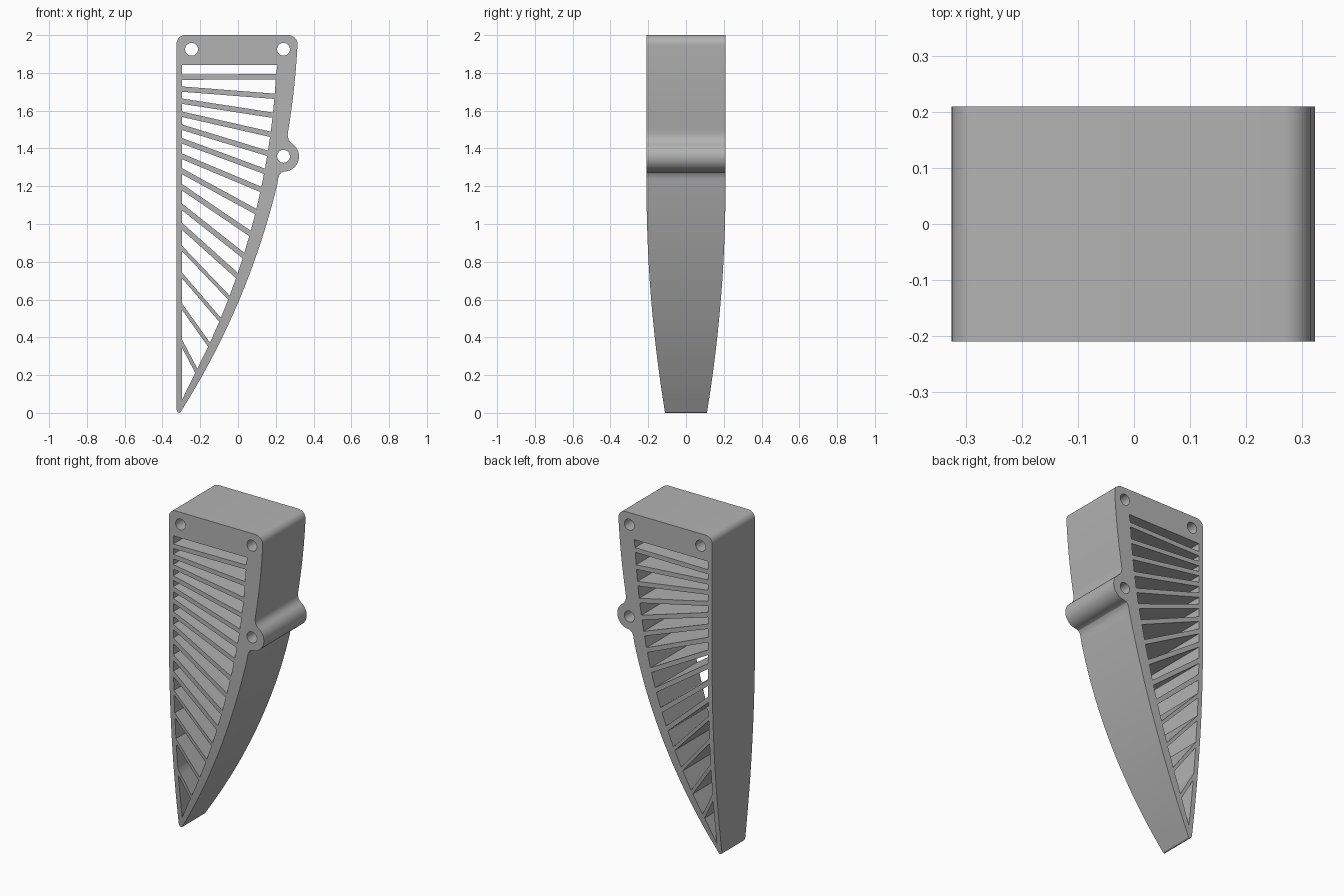
import bpy, bmesh
from math import sin, cos, radians, sqrt

cube = bpy.data.objects.get("Cube")
if cube:
    bpy.data.objects.remove(cube)

LEFT, SLOT_LEFT, DEPTH = -0.325, -0.296, 0.209


def outer(z):
    """Curved outer edge of the blade."""
    return -3.68 + sqrt(16 - (z - 2.15) ** 2)


def inner(z):
    """Curved end of the slots, with a rim that thins toward the tip."""
    return outer(z) - 0.038 - 0.036 * z


def arc(cx, cz, r, start, end, n):
    angles = [radians(start + (end - start) * i / n) for i in range(n + 1)]
    return [(cx + r * cos(a), cz + r * sin(a)) for a in angles]


def edge(z0, z1, n):
    heights = [z0 + (z1 - z0) * i / n for i in range(n + 1)]
    return [(outer(z), z) for z in heights]


def meet(z_left, slope):
    """Point where a sloping line from the left rim meets the slot end."""
    z = z_left
    for _ in range(60):
        z = 0.5 * (z + z_left + slope * (inner(z) - SLOT_LEFT))
    return inner(z), z


# Outline: tip, curved edge, lug with fillets, rounded top corners
outline = [(LEFT, 0.018), (-0.321, 0.006), (-0.312, 0), (-0.304, 0.004)]
outline += edge(0.02, 1.21, 28)
outline += [(0.213, 1.24), (0.219, 1.259), (0.229, 1.272)]
outline += arc(0.243, 1.358, 0.08, -88, 55, 20)
outline += [(0.276, 1.435), (0.267, 1.45), (0.263, 1.47)]
outline += edge(1.5, 1.945, 8)
outline += arc(0.267, 1.952, 0.048, 0, 90, 8)
outline += arc(LEFT + 0.045, 1.955, 0.045, 90, 180, 8)
loops = [outline]

# Bolt holes
for x, z in ((-0.246, 1.925), (0.241, 1.925), (0.241, 1.358)):
    loops.append(arc(x, z, 0.034, 0, 345, 23))

# Louvre bars: height at the left rim, height at the curved rim
bars = [(1.777, 1.78), (1.714, 1.676), (1.65, 1.576), (1.581, 1.475),
        (1.512, 1.374), (1.44, 1.279), (1.358, 1.183), (1.279, 1.066),
        (1.194, 0.95), (1.09, 0.833), (0.987, 0.727), (0.87, 0.61),
        (0.727, 0.493), (0.562, 0.361), (0.366, 0.223)]
top = [(SLOT_LEFT, 1.842), (0.209, 1.842)]
for i, (zl, zr) in enumerate(bars):
    slope = (zr - zl) / (inner(zr) - SLOT_LEFT)
    half = (0.014 if i < 11 else 0.01) * sqrt(1 + slope * slope)
    loops.append(top + [meet(zl + half, slope), (SLOT_LEFT, zl + half)])
    top = [(SLOT_LEFT, zl - half), meet(zl - half, slope)]
loops.append(top + [(SLOT_LEFT, 0.07)])

# Fill the flat profile and extrude it
curve = bpy.data.curves.new("grille_profile", "CURVE")
curve.dimensions = "2D"
curve.fill_mode = "BOTH"
curve.extrude = DEPTH
for pts in loops:
    spline = curve.splines.new("POLY")
    spline.points.add(len(pts) - 1)
    for p, (x, z) in zip(spline.points, pts):
        p.co = (x, z, 0, 1)
    spline.use_cyclic_u = True
helper = bpy.data.objects.new("grille_profile", curve)
bpy.context.collection.objects.link(helper)
bpy.context.view_layer.update()
mesh = bpy.data.meshes.new_from_object(
    helper.evaluated_get(bpy.context.evaluated_depsgraph_get()))
bpy.data.objects.remove(helper)

# Stand it up, slice the lower part and narrow it toward the tip
bm = bmesh.new()
bm.from_mesh(mesh)
bmesh.ops.remove_doubles(bm, verts=bm.verts, dist=1e-5)
for v in bm.verts:
    v.co = (v.co.x, -v.co.z, v.co.y)
for i in range(1, 25):
    bmesh.ops.bisect_plane(bm, geom=bm.verts[:] + bm.edges[:] + bm.faces[:],
                           plane_co=(0, 0, i * 0.05), plane_no=(0, 0, 1))
for v in bm.verts:
    drop = max(0, 1 - v.co.z / 1.2) ** 2
    v.co.y *= 1 - 0.47 * drop
bmesh.ops.recalc_face_normals(bm, faces=bm.faces)
bm.to_mesh(mesh)
bm.free()

grille = bpy.data.objects.new("louvred_grille", mesh)
bpy.context.collection.objects.link(grille)

grey = bpy.data.materials.new("plain grey")
grey.use_nodes = True
color = (0.45, 0.45, 0.45, 1)
grey.diffuse_color = color
grey.node_tree.nodes["Principled BSDF"].inputs["Base Color"].default_value = color
mesh.materials.clear()
mesh.materials.append(grey)

bpy.ops.object.select_all(action="DESELECT")
grille.select_set(True)
bpy.context.view_layer.objects.active = grille
bpy.ops.object.shade_smooth_by_angle(angle=radians(30))
